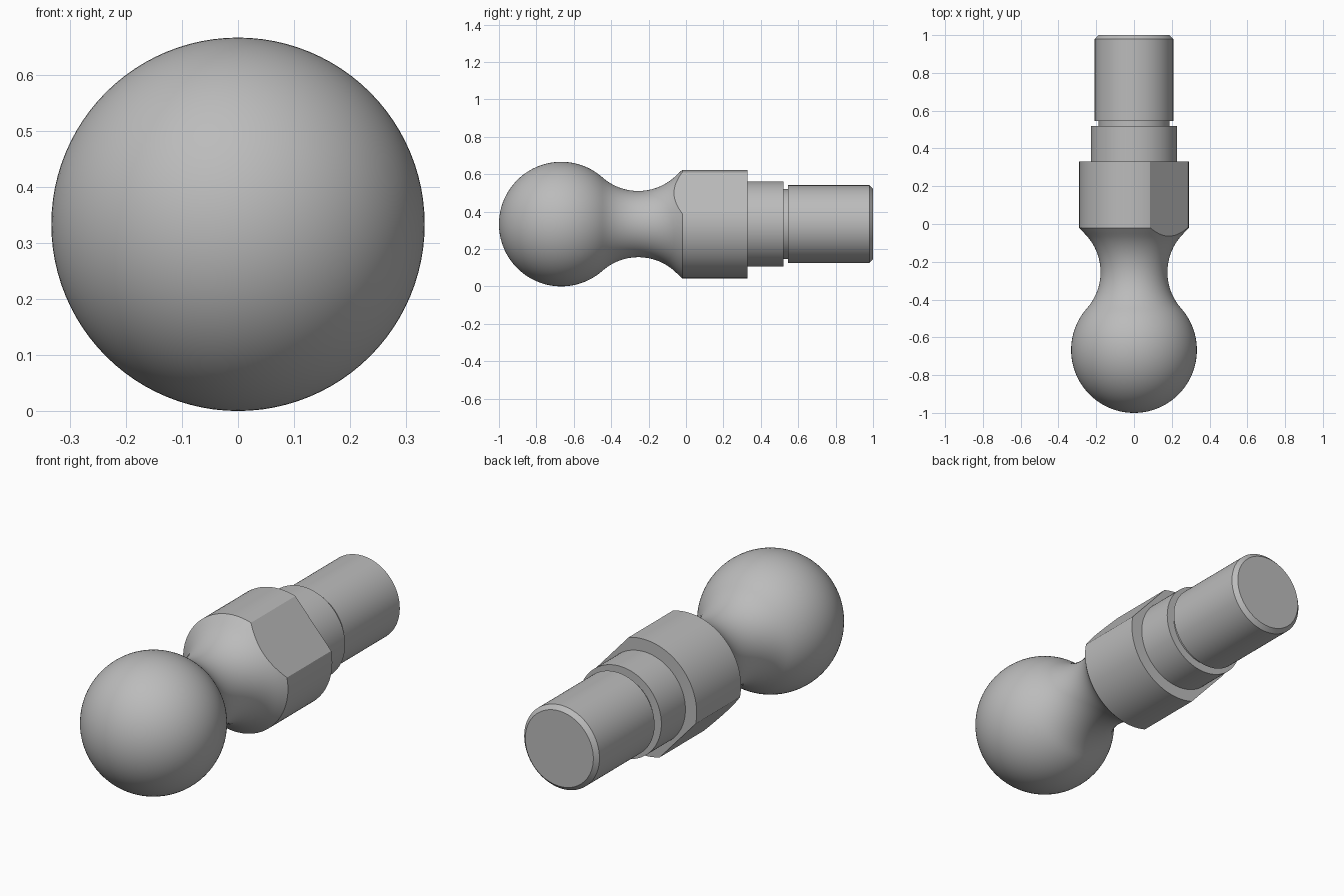
import bpy, bmesh, math
from mathutils import Matrix, Vector

if "Cube" in bpy.data.objects:
    bpy.data.objects.remove(bpy.data.objects["Cube"], do_unlink=True)

BALL_R = 0.333          # also the height of the long axis
SEGMENTS = 96

steel = bpy.data.materials.new("steel_grey")
steel.use_nodes = True
GREY = (0.5, 0.5, 0.5, 1)
steel.diffuse_color = GREY
steel.node_tree.nodes["Principled BSDF"].inputs["Base Color"].default_value = GREY


def arc(cy, cr, radius, start, end, steps):
    """Points (y, r) along an arc, angles in radians."""
    angles = [start + (end - start) * i / steps for i in range(steps + 1)]
    return [(cy + radius * math.cos(a), cr + radius * math.sin(a)) for a in angles]


def lathe(name, profile):
    """Spin a (y, r) profile about the long axis; it starts and ends on the axis."""
    bm = bmesh.new()
    verts = [bm.verts.new((0, y, BALL_R + max(r, 0))) for y, r in profile]
    edges = [bm.edges.new(pair) for pair in zip(verts, verts[1:])]
    bmesh.ops.spin(bm, geom=verts + edges, cent=(0, 0, BALL_R), axis=(0, 1, 0),
                   angle=math.tau, steps=SEGMENTS)
    bmesh.ops.remove_doubles(bm, verts=bm.verts, dist=0.0002)
    bmesh.ops.recalc_face_normals(bm, faces=bm.faces)
    return finish(name, bm)


def finish(name, bm):
    mesh = bpy.data.meshes.new(name)
    bm.to_mesh(mesh)
    bm.free()
    mesh.materials.append(steel)
    obj = bpy.data.objects.new(name, mesh)
    bpy.context.collection.objects.link(obj)
    return obj


def activate(obj):
    bpy.ops.object.select_all(action='DESELECT')
    obj.select_set(True)
    bpy.context.view_layer.objects.active = obj


# Ball, concave neck tangent to it, and collar
BALL_Y, NECK_Y, NECK_C, NECK_R = -0.667, -0.255, 0.466, 0.289
join = math.atan2(NECK_C, NECK_Y - BALL_Y)
profile = arc(BALL_Y, 0, BALL_R, math.pi, join, 40)
profile += arc(NECK_Y, NECK_C, NECK_R, join + math.pi, math.radians(315), 20)[1:]
profile += [(-0.02, 0.29), (0.33, 0.29), (0.33, 0)]
body = lathe("ball_neck_and_collar", profile)

# Two opposite wrench flats cut into the collar
FLAT_ANGLE, FLAT_DIST, DEPTH = math.radians(42), 0.249, 0.2
for turn in (0, math.pi):
    a = FLAT_ANGLE + turn
    normal = Vector((math.cos(a), 0, math.sin(a)))
    centre = Vector((0, 0.05, BALL_R)) + normal * (FLAT_DIST + DEPTH / 2)
    bm = bmesh.new()
    bmesh.ops.create_cube(bm, size=1, matrix=Matrix.Translation(centre)
                          @ Matrix.Rotation(-a, 4, 'Y')
                          @ Matrix.Diagonal((DEPTH, 0.7, 0.8, 1)))
    cutter = finish("flat_cutter", bm)
    cutter.hide_render = True
    cut = body.modifiers.new("wrench_flat", 'BOOLEAN')
    cut.operation, cut.solver, cut.object = 'DIFFERENCE', 'EXACT', cutter
    activate(body)
    bpy.ops.object.modifier_apply(modifier=cut.name)
    bpy.data.objects.remove(cutter, do_unlink=True)

# Shoulder, relief groove and chamfered pin
pin = lathe("shoulder_and_pin", [
    (0.3, 0), (0.3, 0.228), (0.52, 0.228), (0.52, 0.187), (0.545, 0.187),
    (0.545, 0.208), (0.98, 0.208), (1.0, 0.188), (1.0, 0)])

for obj in (body, pin):
    activate(obj)
    bpy.ops.object.shade_smooth_by_angle(angle=math.radians(20))
